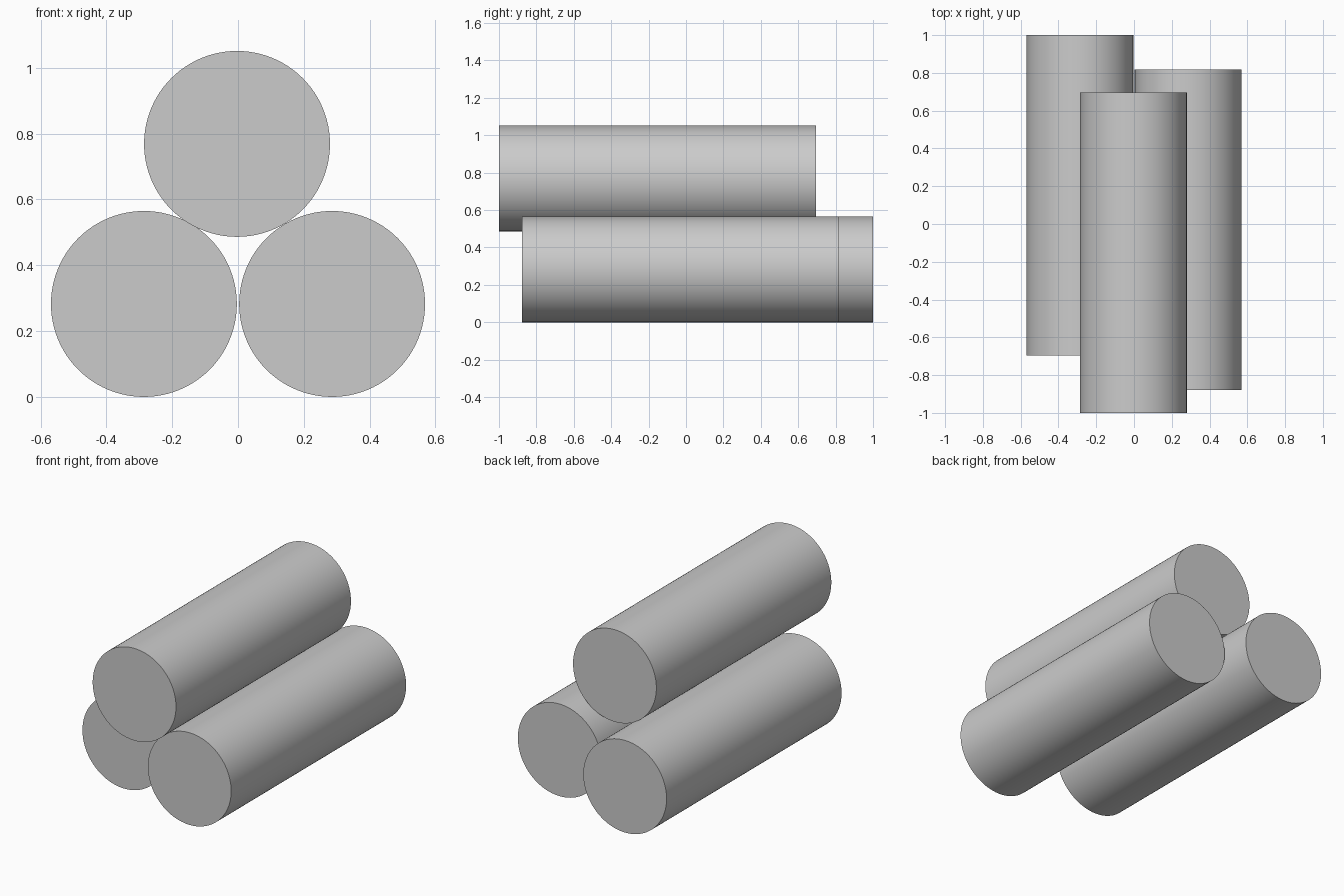
import bpy
from math import pi

# Remove the default cube
cube = bpy.data.objects.get("Cube")
if cube:
    bpy.data.objects.remove(cube, do_unlink=True)

RADIUS = 0.2825
LENGTH = 1.695


def make_material(name, color):
    mat = bpy.data.materials.new(name)
    mat.use_nodes = True
    mat.diffuse_color = color
    mat.node_tree.nodes["Principled BSDF"].inputs["Base Color"].default_value = color
    return mat


def make_log(name, x, front_y, z, mat):
    """Round bar lying along y, starting at front_y."""
    bpy.ops.mesh.primitive_cylinder_add(
        vertices=96, radius=RADIUS, depth=LENGTH,
        location=(x, front_y + LENGTH / 2, z), rotation=(pi / 2, 0, 0))
    log = bpy.context.object
    log.name = name
    log.data.materials.append(mat)
    bpy.ops.object.shade_smooth_by_angle()
    return log


grey = make_material("light grey", (0.6, 0.6, 0.6, 1))

# Two logs on the ground and one resting on top, each slid along y
make_log("left_log", 0.286, -0.878, RADIUS, grey)
make_log("right_log", -0.286, -0.695, RADIUS, grey)
make_log("top_log", -0.003, -1.0, 0.769, grey)
